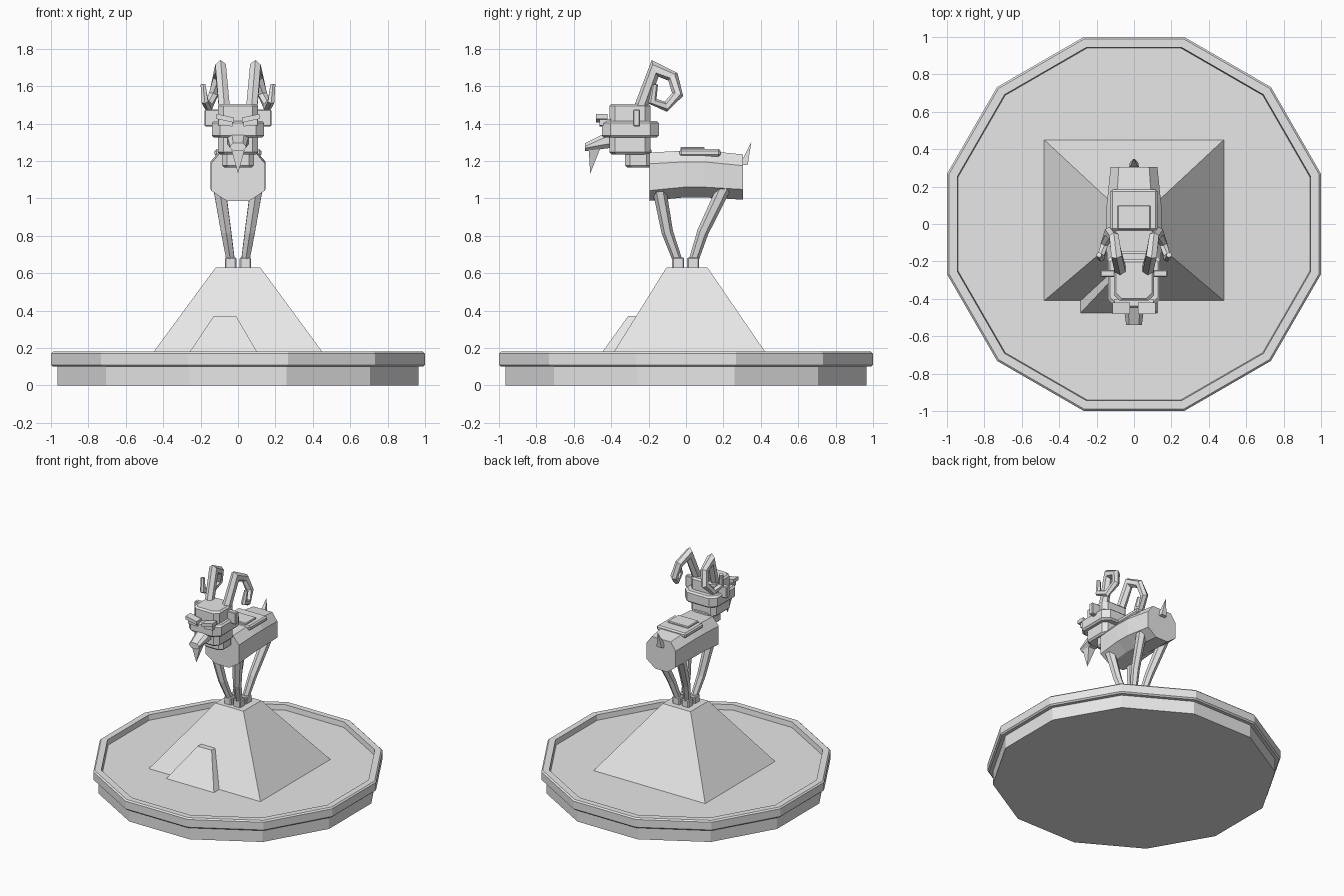
import bpy, bmesh, math
from mathutils import Vector

cube = bpy.data.objects.get("Cube")
if cube:
    bpy.data.objects.remove(cube, do_unlink=True)

stone = bpy.data.materials.new("stone_grey")
stone.use_nodes = True
stone.diffuse_color = (0.8, 0.8, 0.8, 1)
stone.node_tree.nodes["Principled BSDF"].inputs["Base Color"].default_value = (0.8, 0.8, 0.8, 1)


def finish(name, bm):
    bmesh.ops.recalc_face_normals(bm, faces=bm.faces)
    me = bpy.data.meshes.new(name)
    bm.to_mesh(me)
    bm.free()
    me.materials.append(stone)
    ob = bpy.data.objects.new(name, me)
    bpy.context.collection.objects.link(ob)
    return ob


def loft(name, rings, bevel=0):
    """Skin a list of equal-length rings and cap both ends."""
    bm = bmesh.new()
    loops = [[bm.verts.new(p) for p in ring] for ring in rings]
    n = len(loops[0])
    for a, b in zip(loops, loops[1:]):
        for i in range(n):
            j = (i + 1) % n
            bm.faces.new((a[i], a[j], b[j], b[i]))
    bm.faces.new(loops[0][::-1])
    bm.faces.new(loops[-1])
    if bevel:
        bmesh.ops.bevel(bm, geom=bm.edges[:], offset=bevel, segments=1, affect='EDGES')
    return finish(name, bm)


def rect(x0, x1, y0, y1, z):
    return [(x0, y0, z), (x1, y0, z), (x1, y1, z), (x0, y1, z)]


def box(name, x0, x1, y0, y1, z0, z1, bevel=0):
    return loft(name, [rect(x0, x1, y0, y1, z0), rect(x0, x1, y0, y1, z1)], bevel)


def chamfer_box(name, w, y0, y1, z0, z1, c):
    """Box with cut vertical corners and softened rims."""
    def ring(z, d):
        a, f, b = w - d, y0 + d, y1 - d
        return [(-a + c, f, z), (a - c, f, z), (a, f + c, z), (a, b - c, z),
                (a - c, b, z), (-a + c, b, z), (-a, b - c, z), (-a, f + c, z)]
    e = 0.012
    return loft(name, [ring(z0, e), ring(z0 + e, 0), ring(z1 - e, 0), ring(z1, e)])


def tube(name, path, radii, sides=6):
    pts = [Vector(p) for p in path]
    rings = []
    for i, p in enumerate(pts):
        a = (p - pts[i - 1]).normalized() if i else (pts[1] - p).normalized()
        b = (pts[i + 1] - p).normalized() if i < len(pts) - 1 else a
        t = (a + b).normalized()
        side = Vector((1, 0, 0))
        side = (side - t * side.dot(t)).normalized()
        up = t.cross(side) / max(t.dot(a), 0.5)
        rings.append([p + radii[i] * (side * math.cos(q) + up * math.sin(q))
                      for q in (2 * math.pi * (k + 0.5) / sides for k in range(sides))])
    return loft(name, rings)


def spike(name, ring, tip):
    bm = bmesh.new()
    base = [bm.verts.new(p) for p in ring]
    top = bm.verts.new(tip)
    bm.faces.new(base)
    for i in range(len(base)):
        bm.faces.new((base[i - 1], base[i], top))
    return finish(name, bm)


# Twelve-sided plinth with a raised rim
def dodecagon(apothem, z):
    r = apothem / math.cos(math.pi / 12)
    return [(r * math.cos(math.pi * (2 * k + 1) / 12),
             r * math.sin(math.pi * (2 * k + 1) / 12), z) for k in range(12)]


loft("plinth", [dodecagon(a, z) for a, z in
                ((0.965, 0), (0.965, 0.1), (0.99, 0.1), (1, 0.11), (1, 0.17),
                 (0.99, 0.18), (0.945, 0.18), (0.94, 0.14))])

# Mountain and its small spur
loft("mountain", [rect(-0.48, 0.48, -0.41, 0.45, 0.14),
                  rect(-0.12, 0.12, -0.105, 0.115, 0.63)])
loft("mountain_spur", [rect(-0.285, 0.125, -0.475, 0, 0.14),
                       rect(-0.13, -0.01, -0.31, 0, 0.37)])


# Barrel-shaped body
def body_ring(y, w, z0, z1):
    lo, hi = z0 + 0.055, z1 - 0.06
    return [(-0.42 * w, y, z0), (0.42 * w, y, z0), (w, y, lo), (w, y, hi),
            (0.65 * w, y, z1), (-0.65 * w, y, z1), (-w, y, hi), (-w, y, lo)]


loft("body", [body_ring(-0.195, 0.145, 0.987, 1.245), body_ring(-0.01, 0.148, 1.005, 1.255),
              body_ring(0.1, 0.146, 1.005, 1.255), body_ring(0.305, 0.125, 0.993, 1.235)])

# Saddle with a raised pad
box("saddle", -0.125, 0.125, -0.035, 0.185, 1.225, 1.263, 0.01)
box("saddle_pad", -0.088, 0.088, -0.03, 0.1, 1.25, 1.275, 0.005)

# Tail
spike("tail", [(-0.03, 0.285, 1.175), (0.03, 0.285, 1.175), (0.022, 0.33, 1.18),
               (-0.022, 0.33, 1.18)], (0, 0.35, 1.305))

# Neck and stacked head
chamfer_box("neck", 0.085, -0.325, -0.185, 1.165, 1.27, 0.025)
chamfer_box("lower_head", 0.108, -0.41, -0.19, 1.235, 1.35, 0.03)
chamfer_box("head_band", 0.14, -0.45, -0.145, 1.325, 1.415, 0.045)
chamfer_box("upper_head", 0.108, -0.41, -0.19, 1.4, 1.505, 0.03)


# Snout, nose and beard
def snout_ring(y, w, z0, z1):
    c = 0.4 * w
    return [(-w + c, y, z0), (w - c, y, z0), (w, y, z0 + c), (w, y, z1 - c),
            (w - c, y, z1), (-w + c, y, z1), (-w, y, z1 - c), (-w, y, z0 + c)]


loft("snout", [snout_ring(-0.4, 0.056, 1.27, 1.355), snout_ring(-0.44, 0.055, 1.265, 1.345),
               snout_ring(-0.54, 0.042, 1.252, 1.295)])
spike("beard", [(-0.035, -0.52, 1.258), (0.035, -0.52, 1.258), (0.03, -0.46, 1.262),
                (-0.03, -0.46, 1.262)], (0, -0.512, 1.133))

# Paired parts, mirrored across the middle
for s, side in ((1, "left"), (-1, "right")):
    # Sloping brow and eye
    def slant(name, y0, y1, inner, outer, za, zb, h):
        loft(name + "_" + side, [[(s * x, y0, z), (s * x, y1, z), (s * x, y1, z + h),
                                  (s * x, y0, z + h)] for x, z in ((inner, za), (outer, zb))])
    slant("brow", -0.48, -0.42, 0.022, 0.115, 1.405, 1.425, 0.027)
    slant("eye", -0.463, -0.4, 0.03, 0.105, 1.385, 1.39, 0.035)

    # Ear
    x0, x1 = sorted((s * 0.1, s * 0.178))
    box("ear_" + side, x0, x1, -0.283, -0.245, 1.385, 1.475, 0.005)

    # Curled horn spiralling outward
    tube("horn_" + side, [(s * x, y, z) for x, y, z in
         ((0.072, -0.25, 1.47), (0.093, -0.165, 1.695), (0.108, -0.07, 1.65),
          (0.132, -0.045, 1.555), (0.158, -0.108, 1.49), (0.177, -0.18, 1.52),
          (0.187, -0.165, 1.61))], [0.034, 0.033, 0.029, 0.027, 0.023, 0.02, 0.015])

    # Legs and hooves gathered on the summit
    for end, yf, yk, yt in (("front", -0.042, -0.1, -0.145), ("back", 0.038, 0.09, 0.205)):
        tube(end + "_leg_" + side, [(s * 0.038, yf, 0.66), (s * 0.063, yk, 0.82),
             (s * 0.1, yt, 1.06)], [0.025, 0.031, 0.037])
        x0, x1 = sorted((s * 0.008, s * 0.07))
        box(end + "_hoof_" + side, x0, x1, yf - 0.032, yf + 0.032, 0.62, 0.685, 0.007)
